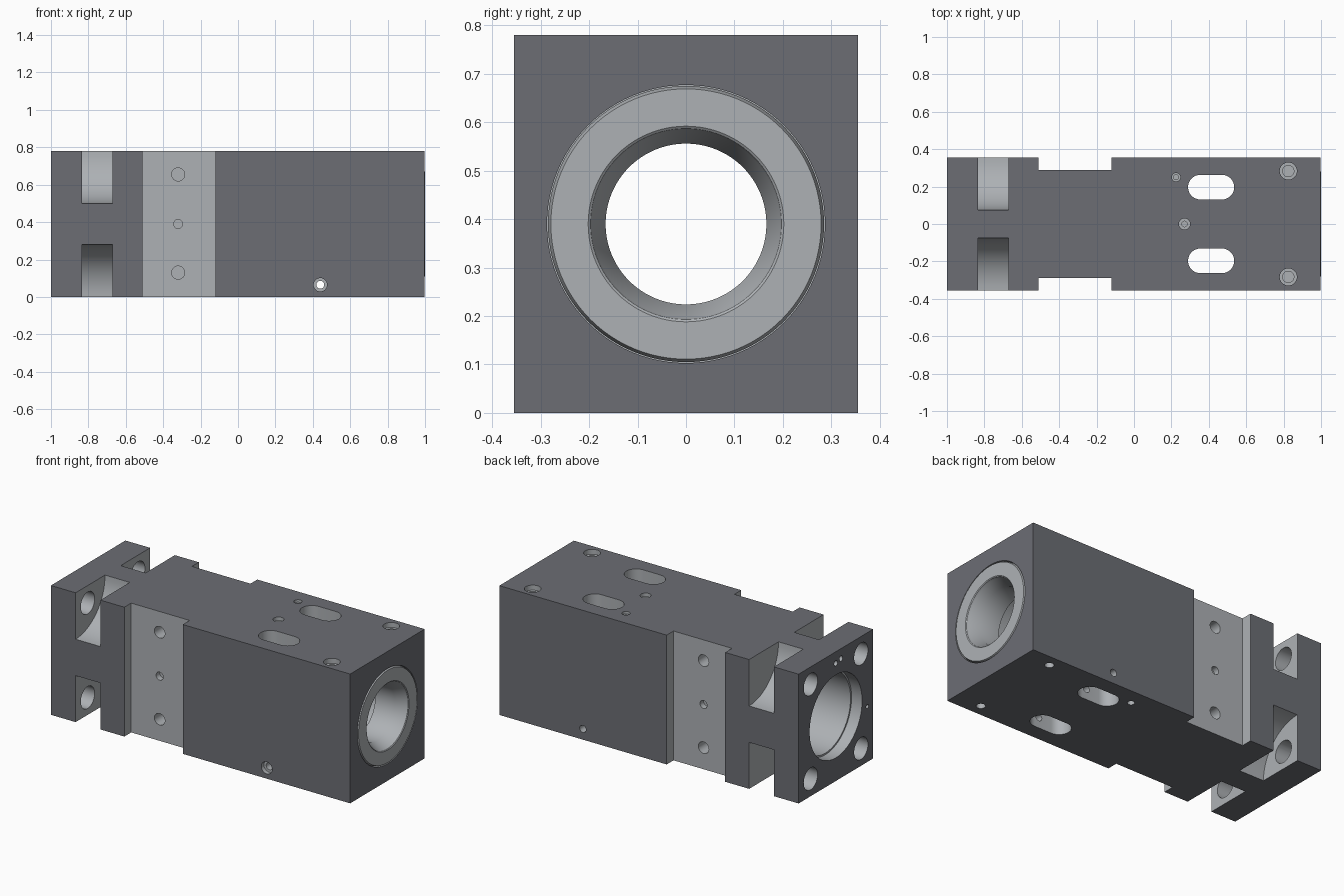
import bpy, bmesh
from math import sin, cos, pi

if "Cube" in bpy.data.objects:
    bpy.data.objects.remove(bpy.data.objects["Cube"])

W, H, CZ = 0.355, 0.78, 0.39


def material(name, c):
    m = bpy.data.materials.new(name)
    m.diffuse_color = (*c, 1)
    m.use_nodes = True
    m.node_tree.nodes["Principled BSDF"].inputs["Base Color"].default_value = m.diffuse_color
    return m


DARK = material("dark_coating", (0.15, 0.155, 0.175))
BARE = material("machined_metal", (0.42, 0.44, 0.46))


def finish(name, bm, mat):
    bmesh.ops.recalc_face_normals(bm, faces=bm.faces)
    me = bpy.data.meshes.new(name)
    bm.to_mesh(me)
    bm.free()
    me.materials.append(mat)
    ob = bpy.data.objects.new(name, me)
    bpy.context.collection.objects.link(ob)
    return ob


def prism(name, pts, z0, z1, mat=BARE):
    bm = bmesh.new()
    f = bm.faces.new([bm.verts.new((x, y, z0)) for x, y in pts])
    ex = bmesh.ops.extrude_face_region(bm, geom=[f])["geom"]
    for v in ex:
        if isinstance(v, bmesh.types.BMVert):
            v.co.z = z1
    return finish(name, bm, mat)


def box(name, x0, x1, y0, y1, z0, z1, mat=BARE):
    return prism(name, [(x0, y0), (x1, y0), (x1, y1), (x0, y1)], z0, z1, mat)


def lathe(name, axis, centre, profile, ring=False, n=32, mat=BARE):
    """Revolve (along, radius) pairs around an axis through centre."""
    bm = bmesh.new()
    loops = []
    for a, r in profile:
        loop = []
        for i in range(n):
            c, s = r * cos(2 * pi * i / n), r * sin(2 * pi * i / n)
            p = {"x": (a, c, s), "y": (s, a, c), "z": (c, s, a)}[axis]
            loop.append(bm.verts.new([p[k] + centre[k] for k in range(3)]))
        loops.append(loop)
    pairs = list(zip(loops, loops[1:]))
    if ring:
        pairs.append((loops[-1], loops[0]))
    else:
        bm.faces.new(loops[0])
        bm.faces.new(loops[-1])
    for a, b in pairs:
        for i in range(n):
            j = (i + 1) % n
            bm.faces.new((a[i], a[j], b[j], b[i]))
    return finish(name, bm, mat)


def smooth(ob):
    bpy.ops.object.select_all(action="DESELECT")
    ob.select_set(True)
    bpy.context.view_layer.objects.active = ob
    bpy.ops.object.shade_smooth_by_angle(angle=pi / 6)


body = box("block_body", -1, 0.997, -W, W, 0, H, DARK)
cutters = []


def hole(axis, centre, profile, n=32):
    cutters.append(lathe("hole_cutter", axis, centre, profile, n=n))


# side recesses with their screw holes
for s in (-1, 1):
    y0, y1 = sorted((s * 0.29, s * 0.5))
    cutters.append(box("recess_cutter", -0.51, -0.12, y0, y1, -0.1, H + 0.1))
    for z, r, d in ((0.655, 0.035, 0.1), (0.13, 0.035, 0.1), (CZ, 0.024, 0.035)):
        hole("y", (-0.32, s * 0.29, z), [(-s * d, r), (s * 0.05, r)])

# corner pockets and flange bolt holes
for s in (-1, 1):
    for z, hz in ((0, 0.105), (H, 0.675)):
        hole("x", (0, s * W, z), [(-0.835, 0.28), (-0.67, 0.28)], 64)
        hole("x", (0, s * 0.24, hz), [(-1.1, 0.066), (-0.8, 0.066)])

# stepped main bore
hole("x", (0, 0, CZ), [(-1.1, 0.25), (-0.93, 0.25), (-0.93, 0.24), (0.8, 0.24),
                       (0.8, 0.287), (1.1, 0.287)], 96)

# through slots
for s in (-1, 1):
    pts = []
    for cx, a0 in ((0.47, -pi / 2), (0.355, pi / 2)):
        for i in range(17):
            a = a0 + pi * i / 16
            pts.append((cx + 0.066 * cos(a), s * 0.197 + 0.066 * sin(a)))
    cutters.append(prism("slot_cutter", pts, -0.1, H + 0.1))

# counterbored holes on top, plain ones below
for s in (-1, 1):
    hole("z", (0.825, s * 0.283, 0), [(0.62, 0.03), (0.75, 0.03), (0.75, 0.046), (0.9, 0.046)])
    hole("z", (0.825, s * 0.283, 0), [(-0.1, 0.025), (0.13, 0.025)])
hole("z", (0.225, 0.25, 0), [(0.66, 0.013), (0.765, 0.013), (0.765, 0.023), (0.9, 0.023)])
hole("z", (0.235, 0.255, 0), [(-0.1, 0.02), (0.1, 0.02)])
hole("z", (0.27, 0, 0), [(0.5, 0.015), (0.76, 0.015), (0.76, 0.03), (0.9, 0.03)])

# cross drilling through the lower edge
hole("y", (0.44, 0, 0.065), [(-0.5, 0.036), (-0.33, 0.036), (-0.33, 0.021), (0.5, 0.021)])

# small ports on the left face
for y, z, r in ((0, 0.71, 0.016), (-0.05, 0.72, 0.016), (-0.3, 0.335, 0.012)):
    hole("x", (0, y, z), [(-1.1, r), (-0.92, r)], 24)

# cut everything out of the block
bpy.context.view_layer.objects.active = body
for c in cutters:
    c.hide_render = True
    m = body.modifiers.new("cut", "BOOLEAN")
    m.operation, m.solver, m.object = "DIFFERENCE", "EXACT", c
    m.material_mode = "TRANSFER"
    bpy.ops.object.modifier_apply(modifier=m.name)
    bpy.data.objects.remove(c)
smooth(body)

# end bushing with bevelled mouth
bushing = lathe("end_bushing", "x", (0, 0, CZ),
                [(0.8, 0.166), (0.8, 0.285), (0.985, 0.285), (1, 0.279), (1, 0.202),
                 (0.996, 0.197), (0.985, 0.194), (0.93, 0.166)], ring=True, n=96)
smooth(bushing)
